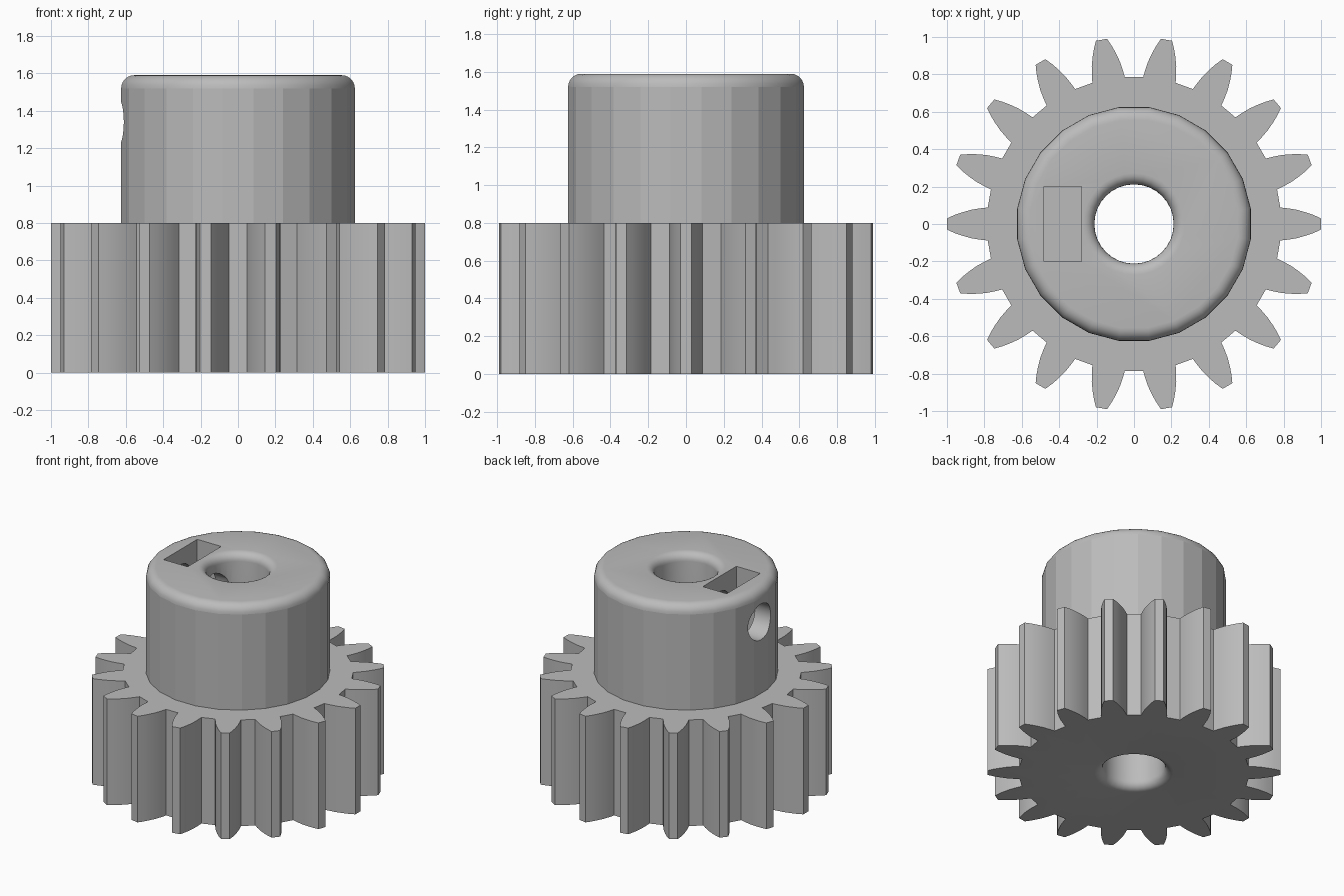
import bpy, bmesh, math
from mathutils import Matrix, Vector

TEETH = 18
GEAR_H, TOP = 0.8, 1.59
HUB_R, HUB_ROUND = 0.63, 0.07
BORE_R, BORE_ROUND = 0.212, 0.06

old = bpy.data.objects.get("Cube")
if old:
    bpy.data.objects.remove(old, do_unlink=True)

grey = bpy.data.materials.new("plain grey")
grey.use_nodes = True
colour = (0.5, 0.5, 0.5, 1)
grey.diffuse_color = colour
grey.node_tree.nodes["Principled BSDF"].inputs["Base Color"].default_value = colour


def finish(name, bm):
    """Turn a bmesh into a grey object."""
    bmesh.ops.recalc_face_normals(bm, faces=bm.faces[:])
    mesh = bpy.data.meshes.new(name)
    bm.to_mesh(mesh)
    bm.free()
    mesh.materials.append(grey)
    obj = bpy.data.objects.new(name, mesh)
    bpy.context.collection.objects.link(obj)
    return obj


def lathe(name, profile, sides, phase=0.0):
    """Solid of revolution about z from (radius, height) points."""
    bm = bmesh.new()
    rings = []
    for r, z in profile:
        angles = [phase + math.tau * i / sides for i in range(sides)]
        rings.append([bm.verts.new((r * math.cos(a), r * math.sin(a), z)) for a in angles])
    for low, high in zip(rings, rings[1:]):
        for i in range(sides):
            j = (i + 1) % sides
            bm.faces.new((low[i], low[j], high[j], high[i]))
    bm.faces.new(rings[0])
    bm.faces.new(rings[-1])
    return finish(name, bm)


def arc(cx, cz, r, start, end, steps=6):
    turns = [math.radians(start + (end - start) * i / steps) for i in range(steps + 1)]
    return [(cx + r * math.cos(a), cz + r * math.sin(a)) for a in turns]


def cut(obj, cutter):
    mod = obj.modifiers.new("cut", "BOOLEAN")
    mod.operation, mod.solver, mod.object = "DIFFERENCE", "EXACT", cutter


def apply_cuts(obj):
    graph = bpy.context.evaluated_depsgraph_get()
    mesh = bpy.data.meshes.new_from_object(obj.evaluated_get(graph))
    obj.modifiers.clear()
    obj.data = mesh


def smooth(obj, degrees):
    bpy.ops.object.select_all(action="DESELECT")
    obj.select_set(True)
    bpy.context.view_layer.objects.active = obj
    bpy.ops.object.shade_smooth_by_angle(angle=math.radians(degrees))


# Toothed wheel: half a tooth, mirrored, repeated around and extruded
half_tooth = [(0.782, 0.088), (0.82, 0.084), (0.87, 0.076), (0.92, 0.062),
              (0.96, 0.048), (1.0, 0.03)]
tooth = [(x, -y) for x, y in half_tooth] + half_tooth[::-1]
bm = bmesh.new()
outline = []
for k in range(TEETH):
    spin = Matrix.Rotation(math.tau * k / TEETH, 3, "Z")
    outline += [bm.verts.new(spin @ Vector((x, y, 0))) for x, y in tooth]
base = bm.faces.new(outline)
walls = bmesh.ops.extrude_face_region(bm, geom=[base], use_keep_orig=True)["geom"]
bmesh.ops.translate(bm, vec=(0, 0, GEAR_H),
                    verts=[v for v in walls if isinstance(v, bmesh.types.BMVert)])
gear = finish("toothed_wheel", bm)

# Hub with a rounded top rim
rim = arc(HUB_R - HUB_ROUND, TOP - HUB_ROUND, HUB_ROUND, 0, 90)
hub = lathe("hub", [(HUB_R, GEAR_H)] + rim, 24, math.pi / 24)

# Shaft bore, flared in a round at both ends
flare = BORE_R + BORE_ROUND
bottom = arc(flare, BORE_ROUND, BORE_ROUND, 270, 180)
top = arc(flare, TOP - BORE_ROUND, BORE_ROUND, 180, 90)
bore = lathe("bore_cutter", [(flare, -0.1)] + bottom + top + [(flare, TOP + 0.1)], 32)

# Nut slot, open at the top
bm = bmesh.new()
bmesh.ops.create_cube(bm, size=1, matrix=Matrix.Translation((-0.38, 0, 1.43))
                      @ Matrix.Diagonal((0.2, 0.4, 0.6, 1)))
slot = finish("nut_slot_cutter", bm)

# Set screw hole, running from the hub side into the bore
bm = bmesh.new()
bmesh.ops.create_cone(bm, cap_ends=True, segments=24, radius1=0.135, radius2=0.135, depth=0.7,
                      matrix=Matrix.Translation((-0.45, 0, 1.34))
                      @ Matrix.Rotation(math.pi / 2, 4, "Y"))
screw_hole = finish("screw_hole_cutter", bm)

cut(gear, bore)
for cutter in (bore, slot, screw_hole):
    cut(hub, cutter)
for obj in (gear, hub):
    apply_cuts(obj)
for cutter in (bore, slot, screw_hole):
    bpy.data.objects.remove(cutter, do_unlink=True)

smooth(gear, 25)
smooth(hub, 30)

# Keep the hub's upright sides faceted
for face in hub.data.polygons:
    c = face.center
    if abs(face.normal.z) < 0.02 and math.hypot(c.x, c.y) > HUB_R * 0.95:
        face.use_smooth = False
